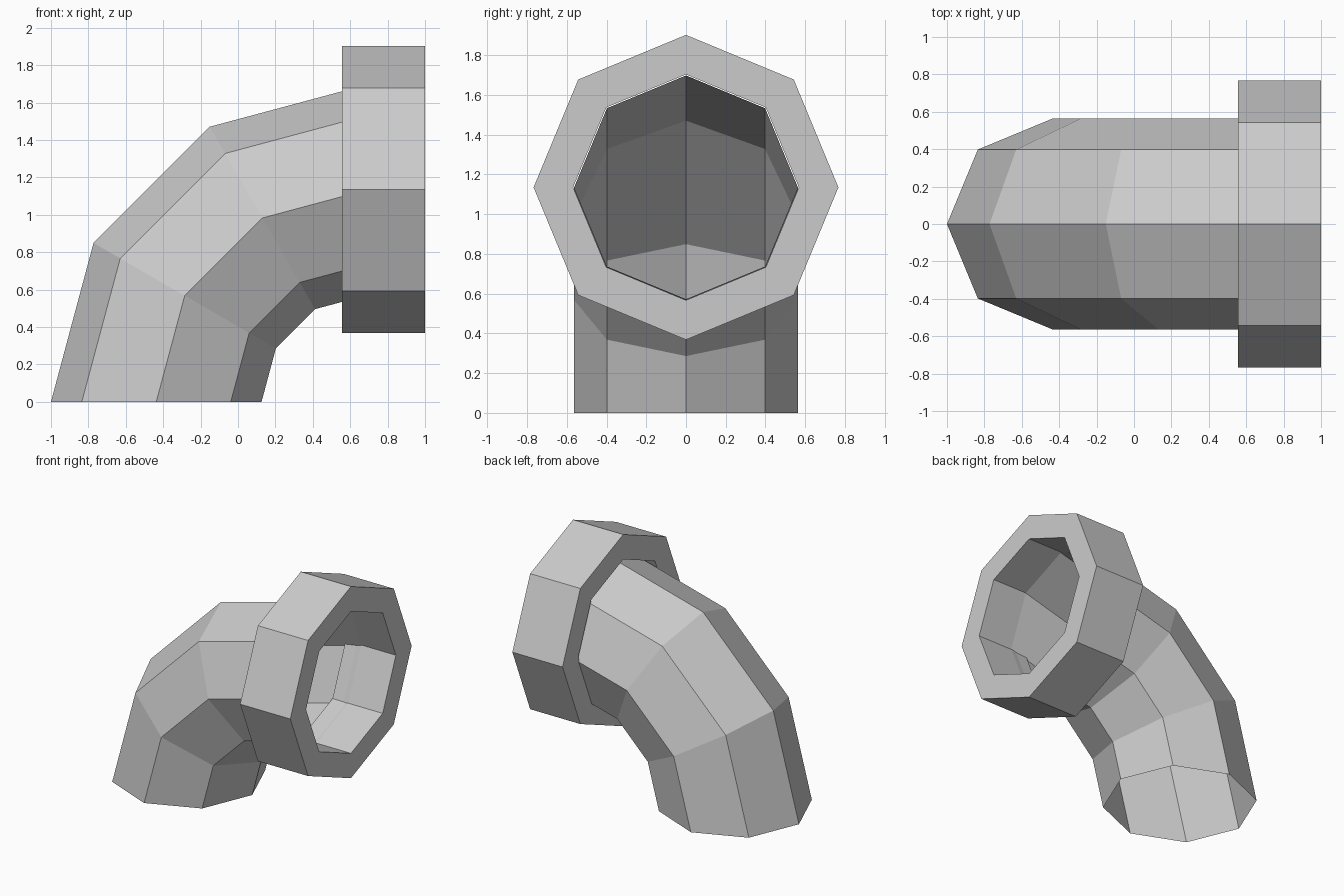
import bpy, bmesh
from math import pi
from mathutils import Matrix, Vector

cube = bpy.data.objects.get("Cube")
if cube:
    bpy.data.objects.remove(cube, do_unlink=True)

SIDES = 8
BEND_X = 0.698      # vertical line the bend turns about
BEND_R = 1.135      # bend radius to the pipe's centre line
PIPE_R = 0.563
HOLE_R, COLLAR_R = 0.568, 0.767
COLLAR_BACK, COLLAR_FRONT = 0.556, 1.0

grey = bpy.data.materials.new("light_grey")
grey.use_nodes = True
colour = (0.6, 0.6, 0.6, 1)
grey.diffuse_color = colour
grey.node_tree.nodes["Principled BSDF"].inputs["Base Color"].default_value = colour


def finish(bm, name):
    mesh = bpy.data.meshes.new(name)
    bm.to_mesh(mesh)
    bm.free()
    mesh.materials.append(grey)
    obj = bpy.data.objects.new(name, mesh)
    bpy.context.collection.objects.link(obj)
    return obj


# Open elbow pipe: an octagon swept a quarter turn in three steps
bm = bmesh.new()
ring = bmesh.ops.create_circle(
    bm, segments=SIDES, radius=PIPE_R,
    matrix=Matrix.Translation((BEND_X - BEND_R, 0, 0)))
bmesh.ops.spin(bm, geom=list(bm.edges), cent=(BEND_X, 0, 0), axis=(0, 1, 0),
               angle=pi / 2, steps=3)
bmesh.ops.recalc_face_normals(bm, faces=bm.faces)
# make the faces point away from the bend's centre line
for f in bm.faces:
    c = f.calc_center_median()
    spoke = Vector((c.x - BEND_X, 0, c.z)).normalized() * BEND_R
    if f.normal.dot(c - spoke - Vector((BEND_X, 0, 0))) < 0:
        f.normal_flip()
finish(bm, "elbow_pipe")

# Collar: a thick octagonal ring around the pipe's mouth
bm = bmesh.new()
turn = Matrix.Rotation(pi / 2, 4, 'Y')
profile = [(COLLAR_BACK, HOLE_R), (COLLAR_BACK, COLLAR_R),
           (COLLAR_FRONT, COLLAR_R), (COLLAR_FRONT, HOLE_R)]
loops = [bmesh.ops.create_circle(
    bm, segments=SIDES, radius=r,
    matrix=Matrix.Translation((x, 0, BEND_R)) @ turn)["verts"] for x, r in profile]
for a, b in zip(loops, loops[1:] + loops[:1]):
    for i in range(SIDES):
        j = (i + 1) % SIDES
        bm.faces.new((a[i], a[j], b[j], b[i]))
bmesh.ops.recalc_face_normals(bm, faces=bm.faces)
finish(bm, "collar")
